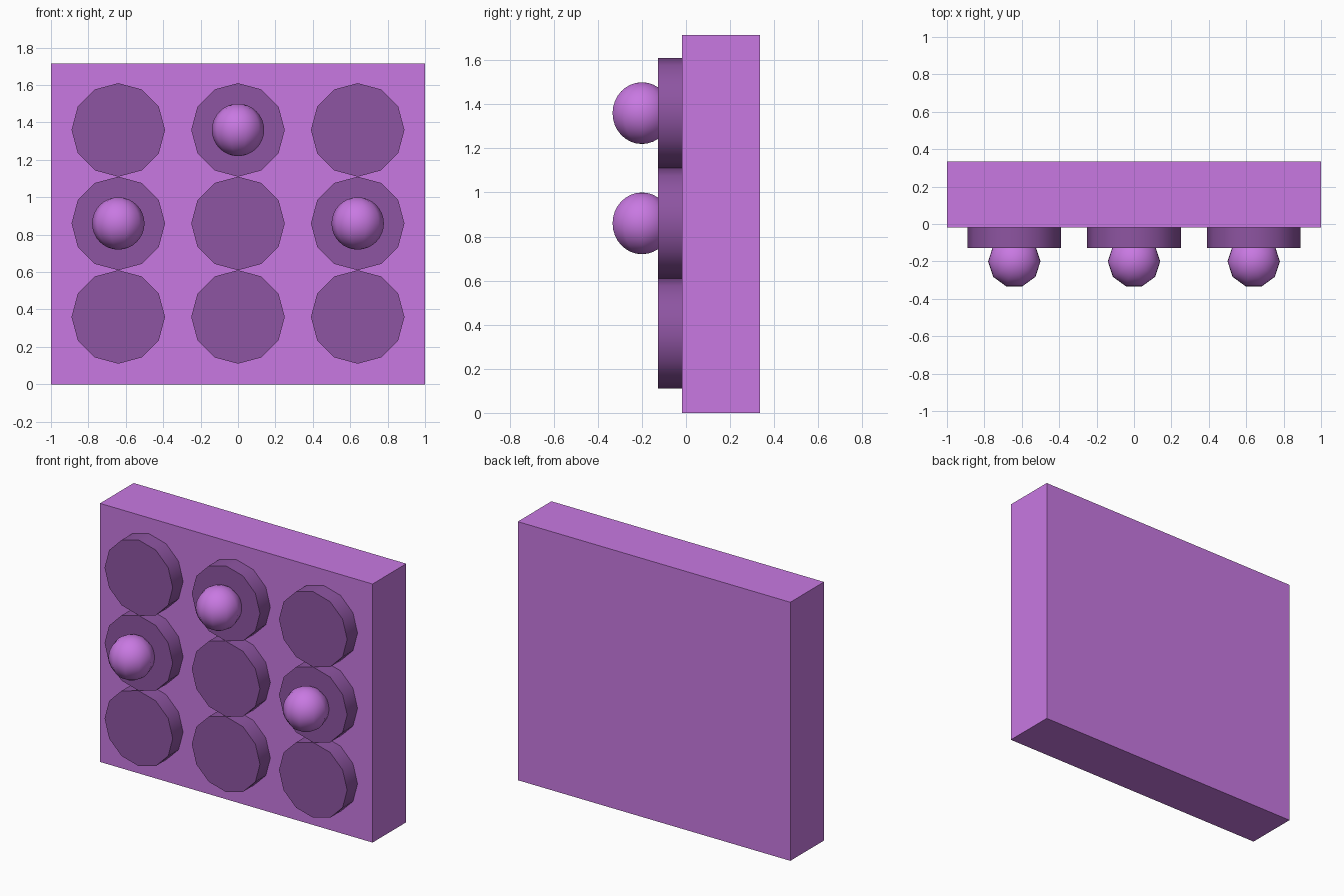
import bpy
import math

if "Cube" in bpy.data.objects:
    bpy.data.objects.remove(bpy.data.objects["Cube"])


def material(name, color):
    m = bpy.data.materials.new(name)
    m.diffuse_color = (*color, 1)
    m.use_nodes = True
    m.node_tree.nodes["Principled BSDF"].inputs["Base Color"].default_value = m.diffuse_color
    return m


bright = material("bright_purple", (0.58, 0.19, 0.76))
dark = material("dark_purple", (0.27, 0.09, 0.36))

BACK, FACE, DISC_FACE = 0.335, -0.018, -0.127
HEIGHT = 1.715
COLUMNS = (-0.64, 0, 0.64)
ROWS = (0.36, 0.86, 1.36)


def finish(name, mat, smooth=None):
    ob = bpy.context.object
    ob.name = name
    ob.data.materials.append(mat)
    if smooth:
        bpy.ops.object.shade_smooth_by_angle(angle=math.radians(smooth))
    return ob


# Backing slab
bpy.ops.mesh.primitive_cube_add(size=1, location=(0, (BACK + FACE) / 2, HEIGHT / 2))
slab = finish("slab", bright)
slab.scale = (2, BACK - FACE, HEIGHT)

# Grid of twelve-sided discs, sunk slightly into the slab
depth = FACE + 0.02 - DISC_FACE
for r, z in enumerate(ROWS):
    for c, x in enumerate(COLUMNS):
        bpy.ops.mesh.primitive_cylinder_add(
            vertices=12, radius=0.25, depth=depth,
            location=(x, DISC_FACE + depth / 2, z), rotation=(math.pi / 2, 0, 0))
        finish(f"disc_{r}_{c}", dark, 40)

# Balls on the top, left and right discs: ten segments around an upright axis
for name, x, z in (("top", 0, 1.36), ("left", -0.64, 0.86), ("right", 0.64, 0.86)):
    bpy.ops.mesh.primitive_uv_sphere_add(
        segments=10, ring_count=16, radius=0.14, location=(x, -0.2, z),
        rotation=(0, 0, math.pi / 2))
    ball = finish(f"ball_{name}", bright, 60)
